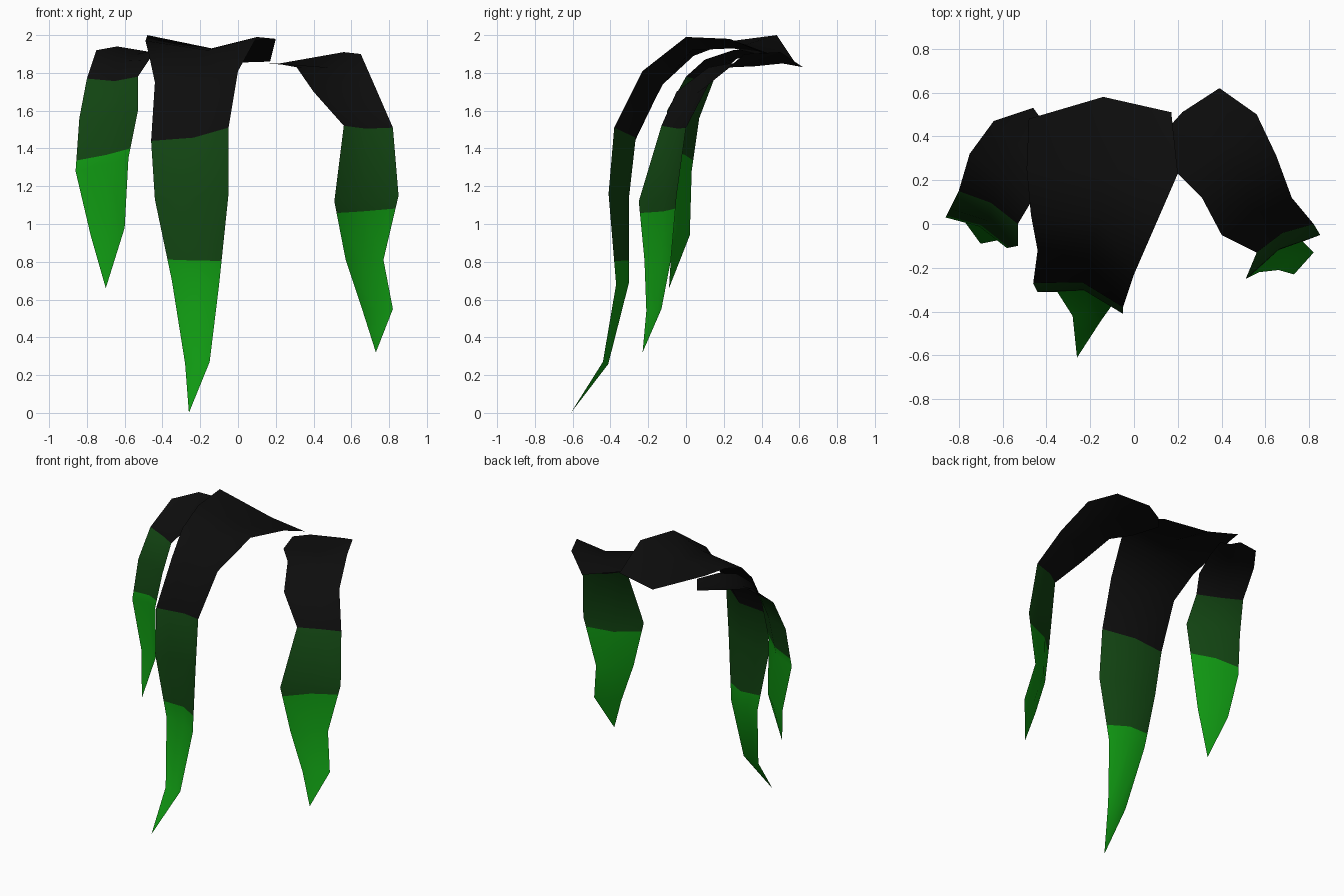
import bpy
import bmesh
from mathutils import Vector

start_cube = bpy.data.objects.get("Cube")
if start_cube:
    bpy.data.objects.remove(start_cube, do_unlink=True)


def make_material(name, color):
    material = bpy.data.materials.new(name)
    material.use_nodes = True
    material.diffuse_color = (*color, 1)
    shader = material.node_tree.nodes["Principled BSDF"]
    shader.inputs["Base Color"].default_value = (*color, 1)
    shader.inputs["Roughness"].default_value = 0.9
    return material


materials = [
    make_material("root black", (.004, .004, .004)),
    make_material("middle dark green", (.006, .058, .006)),
    make_material("tip bright green", (.005, .31, .006)),
]


def blend_rows(upper, lower, fraction):
    """Row of points part of the way between two neighbouring rows."""
    return [a.lerp(b, fraction) for a, b in zip(upper, lower)]


def make_lock(name, edge_rows, tip, dark_row, bright_row, fraction, groove=.15):
    """Single-sheet hair lock: each row holds its right edge, an optional
    centre and its left edge. Missing centres sink inward to form a groove."""
    edge_rows = [[Vector(point) for point in row] for row in edge_rows]
    tip = Vector(tip)
    rows = []
    for index, row in enumerate(edge_rows):
        right, left = row[0], row[-1]
        if len(row) == 3:
            centre = row[1]
        else:
            before = edge_rows[max(index - 1, 0)]
            after = edge_rows[index + 1] if index + 1 < len(edge_rows) else [tip, tip]
            along = after[0] + after[-1] - before[0] - before[-1]
            inward = (left - right).cross(along).normalized()
            centre = (right + left) / 2 + inward * (left - right).length * groove
        rows.append([right, centre, left])

    # extra row where the bright tip colour begins
    rows.insert(bright_row, blend_rows(rows[bright_row - 1], rows[bright_row], fraction))

    bm = bmesh.new()
    grid = [[bm.verts.new(point) for point in row] for row in rows]
    tip_vert = bm.verts.new(tip)

    def add_face(corners, row_index):
        face = bm.faces.new(corners)
        face.smooth = True
        face.material_index = (row_index >= dark_row) + (row_index >= bright_row)

    for index, (upper, lower) in enumerate(zip(grid, grid[1:])):
        for side in range(2):
            add_face((upper[side], lower[side], lower[side + 1], upper[side + 1]), index)
    for side in range(2):
        add_face((grid[-1][side], tip_vert, grid[-1][side + 1]), len(grid))

    mesh = bpy.data.meshes.new(name)
    bm.to_mesh(mesh)
    bm.free()
    for material in materials:
        mesh.materials.append(material)
    lock = bpy.data.objects.new(name, mesh)
    bpy.context.scene.collection.objects.link(lock)
    return lock


# long central lock, arching from the back of the crown down the front
make_lock("middle_lock", [
    [(-.48, .48, 2), (-.14, .58, 1.85), (.17, .51, 1.86)],
    [(-.49, .25, 1.97), (-.14, .25, 1.93), (.2, .23, 1.98)],
    [(-.47, .04, 1.89), (-.16, .03, 1.92), (.1, 0, 1.99)],
    [(-.44, -.12, 1.75), (0, -.23, 1.81)],
    [(-.46, -.27, 1.44), (-.05, -.38, 1.51)],
    [(-.44, -.31, 1.13), (-.05, -.41, 1.16)],
    [(-.35, -.31, .7), (-.1, -.37, .68)],
    [(-.28, -.42, .26), (-.15, -.44, .27)],
], (-.26, -.61, 0), dark_row=4, bright_row=6, fraction=.74)

# left lock, sweeping sideways under the central one
make_lock("left_lock", [
    [(.14, .42, 1.85), (.22, .51, 1.85), (.39, .62, 1.83)],
    [(.2, .23, 1.85), (.56, .5, 1.91)],
    [(.31, .12, 1.83), (.65, .31, 1.9)],
    [(.4, -.05, 1.7), (.72, .12, 1.74)],
    [(.56, -.13, 1.52), (.82, 0, 1.51)],
    [(.51, -.25, 1.12), (.85, -.05, 1.15)],
    [(.57, -.22, .81), (.77, -.08, .81)],
    [(.66, -.21, .54), (.82, -.13, .55)],
], (.73, -.23, .32), dark_row=4, bright_row=6, fraction=.2, groove=.1)

# short right lock
make_lock("right_lock", [
    [(-.46, .53, 1.91), (-.38, .42, 1.93)],
    [(-.64, .47, 1.94), (-.43, .25, 1.92)],
    [(-.75, .32, 1.92), (-.47, .1, 1.87)],
    [(-.8, .15, 1.77), (-.53, 0, 1.78)],
    [(-.84, .07, 1.56), (-.53, -.1, 1.6)],
    [(-.86, .03, 1.28), (-.58, -.11, 1.35)],
    [(-.78, .02, .94), (-.6, -.07, .98)],
], (-.7, -.09, .66), dark_row=3, bright_row=5, fraction=.8, groove=.1)
